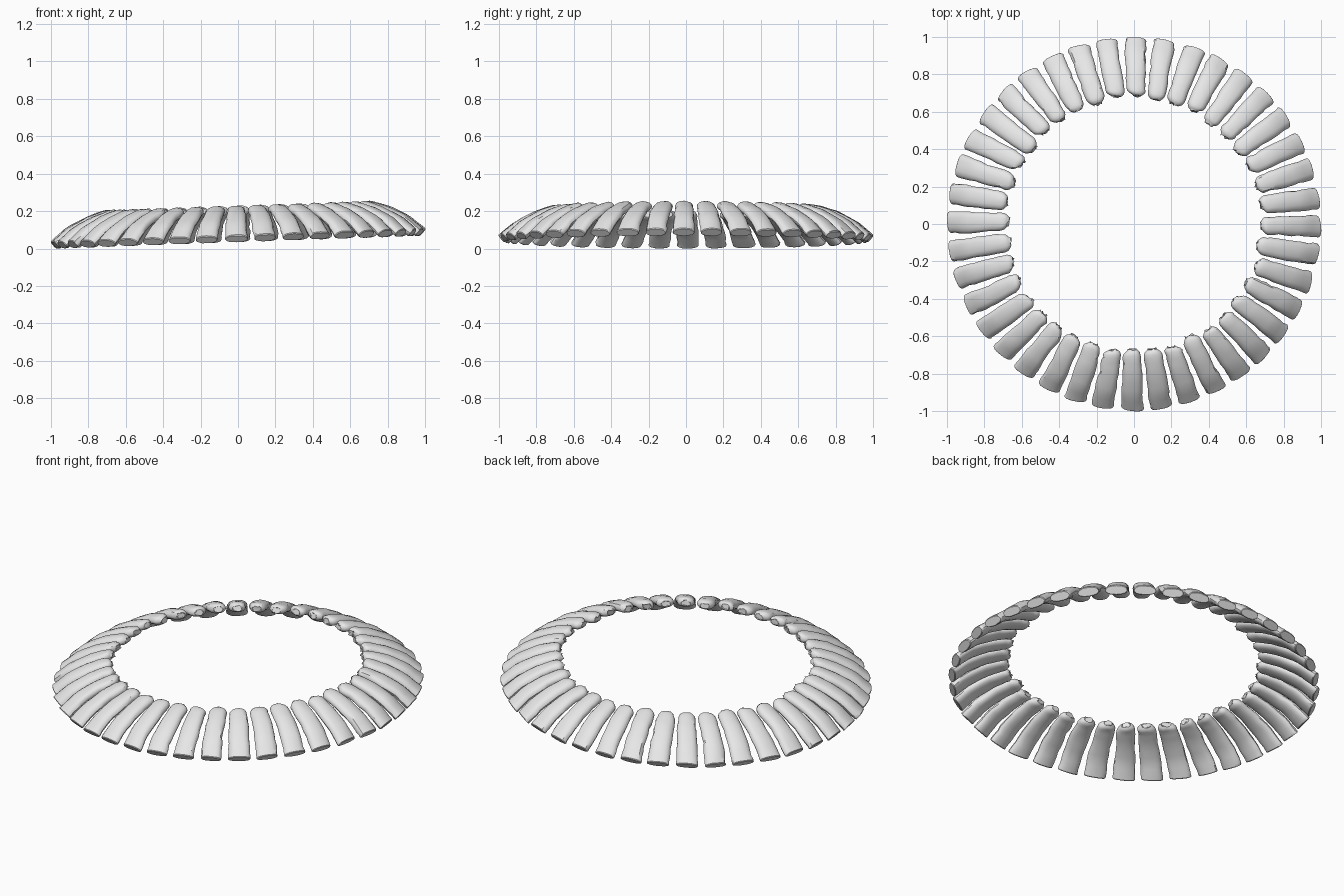
import bpy, bmesh, math, random
from mathutils import Vector, noise

if "Cube" in bpy.data.objects:
    bpy.data.objects.remove(bpy.data.objects["Cube"])

random.seed(7)
COUNT, SIDES, ROWS = 40, 16, 17
TILT = 0.035

grey = bpy.data.materials.new("stone_grey")
grey.diffuse_color = (0.8, 0.8, 0.8, 1)
grey.use_nodes = True
grey.node_tree.nodes["Principled BSDF"].inputs["Base Color"].default_value = grey.diffuse_color

# centre line of one piece: radius, height (outer end to inner end)
PATH = [(0.983, 0.057), (0.90, 0.128), (0.80, 0.178), (0.72, 0.204), (0.667, 0.212)]


def along(points, t):
    s = min(t, 0.9999) * (len(points) - 1)
    i = int(s)
    f = s - i
    return [a + (b - a) * f for a, b in zip(points[i], points[i + 1])]


def wobble(t, seed, freq):
    return noise.noise(Vector((t * freq, seed * 7.31, seed * 3.7)))


def make_piece(k):
    angle = math.radians(-0.7 + 9 * k)
    out = Vector((math.cos(angle), math.sin(angle), 0))
    side = Vector((-out.y, out.x, 0))
    skew = random.uniform(-0.010, 0.010)
    cut = random.uniform(-0.016, 0.022)      # slant of the broken inner end
    short = random.uniform(0, 0.022)         # length missing at the inner end
    slant = random.uniform(-0.008, 0.008)    # slant of the outer end
    bm = bmesh.new()
    rings = []
    for j in range(ROWS):
        # closer rows near the two ends
        t = 0.5 - 0.5 * math.cos(math.pi * j / (ROWS - 1))
        r, z = along(PATH, t)
        ra, za = along(PATH, max(0, t - 0.1))
        rb, zb = along(PATH, min(1, t + 0.1))
        d = Vector((rb - ra, zb - za)).normalized()
        nr, nz = -d.y, d.x
        if nz < 0:
            nr, nz = -nr, -nz
        half = 0.061 - 0.014 * t
        half *= 1 - 0.50 * max(0, (t - 0.84) / 0.16) ** 2   # rounded inner end
        thick = 0.029 * (1 - 0.45 * max(0, (t - 0.88) / 0.12) ** 2)
        if j == 0:
            half, thick = half * 0.95, thick * 0.85
        ring = []
        for i in range(SIDES):
            a = 2 * math.pi * i / SIDES
            c, s = math.cos(a), math.sin(a)
            # separate worn edges on the left and right
            edge = k + (0.4 if c > 0 else 0.8)
            worn = 1 + 0.10 * wobble(t, edge, 4) - 0.22 * max(0, wobble(t, edge + 50, 9)) * (s < 0.5)
            u = half * worn * math.copysign(abs(c) ** 0.8, c) + skew * (t - 0.5)
            v = thick * (s if s > 0 else 0.85 * s) * (1 + 0.12 * wobble(t, k + i * 0.13, 5))
            pr = r + nr * v + short * t ** 3 + cut * (u / 0.06) * t ** 4
            pr += slant * (u / 0.06) * (1 - t) ** 5
            if j == ROWS - 1:
                pr += random.uniform(-0.010, 0.012)
            p = out * pr + side * u
            p.z = z + nz * v + TILT * p.x
            ring.append(bm.verts.new(p))
        rings.append(ring)
    for a, b in zip(rings, rings[1:]):
        for i in range(SIDES):
            n = (i + 1) % SIDES
            bm.faces.new((a[i], a[n], b[n], b[i]))
    bm.faces.new(rings[0])
    bm.faces.new(rings[-1])
    bmesh.ops.recalc_face_normals(bm, faces=bm.faces)
    mesh = bpy.data.meshes.new("ring_piece")
    bm.to_mesh(mesh)
    bm.free()
    mesh.materials.append(grey)
    ob = bpy.data.objects.new("ring_piece_%02d" % (k + 1), mesh)
    bpy.context.collection.objects.link(ob)
    return ob


pieces = [make_piece(k) for k in range(COUNT)]

# rest the ring on the floor
low = min(v.co.z for ob in pieces for v in ob.data.vertices)
for ob in pieces:
    for v in ob.data.vertices:
        v.co.z -= low
    ob.select_set(True)
bpy.context.view_layer.objects.active = pieces[0]
bpy.ops.object.shade_smooth_by_angle(angle=math.radians(35))
